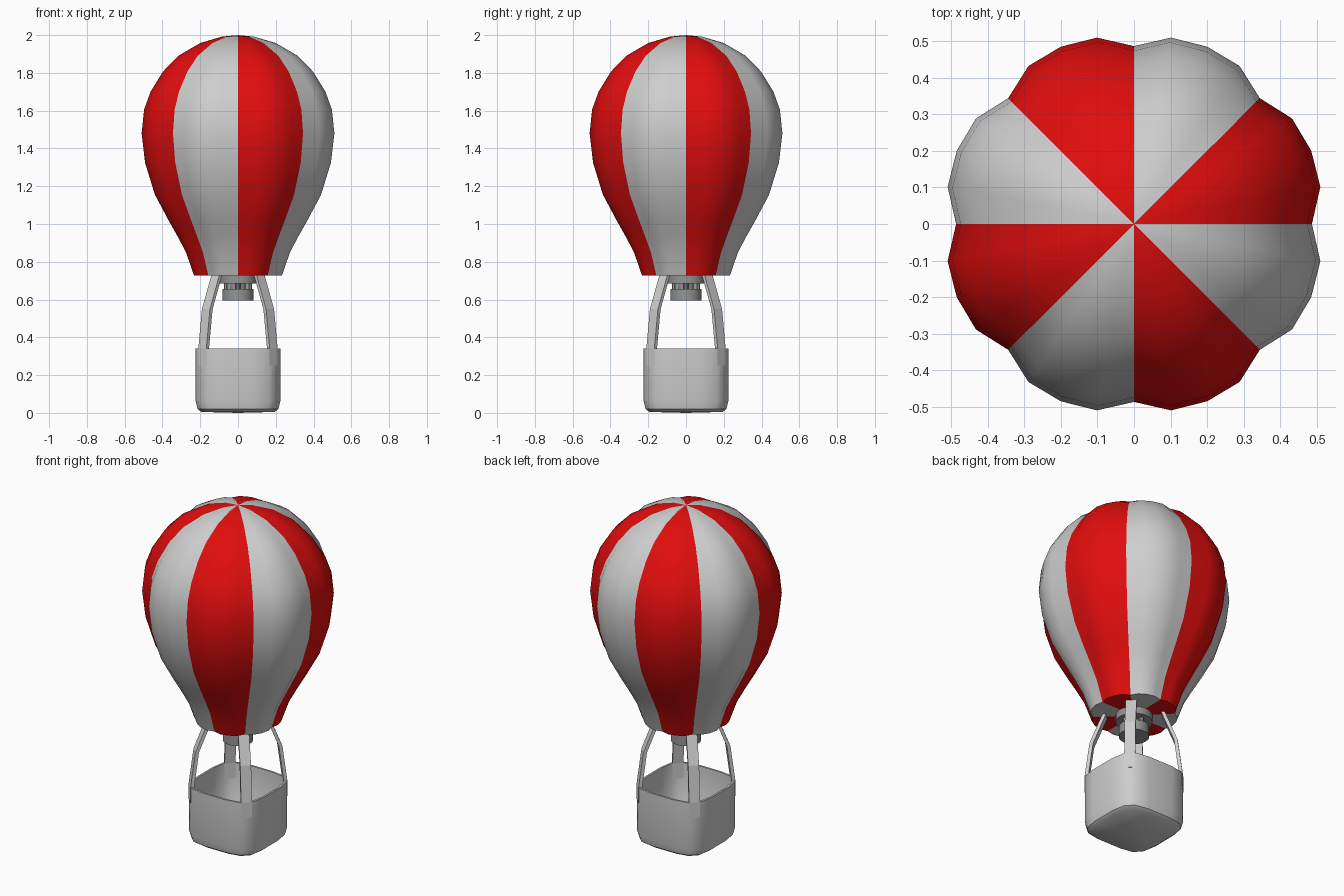
import bpy, bmesh, math
from mathutils import Vector

cube = bpy.data.objects.get("Cube")
if cube:
    bpy.data.objects.remove(cube)


def material(name, rgb):
    m = bpy.data.materials.new(name)
    m.use_nodes = True
    m.diffuse_color = (*rgb, 1)
    m.node_tree.nodes["Principled BSDF"].inputs["Base Color"].default_value = (*rgb, 1)
    return m


red = material("red", (0.75, 0.004, 0.004))
white = material("pale grey", (0.62, 0.62, 0.62))
metal = material("burner grey", (0.3, 0.3, 0.3))


def finish(bm, name, mats, smooth_angle=None):
    bmesh.ops.recalc_face_normals(bm, faces=bm.faces)
    mesh = bpy.data.meshes.new(name)
    bm.to_mesh(mesh)
    bm.free()
    obj = bpy.data.objects.new(name, mesh)
    bpy.context.collection.objects.link(obj)
    for m in mats:
        mesh.materials.append(m)
    if smooth_angle:
        bpy.ops.object.select_all(action="DESELECT")
        obj.select_set(True)
        bpy.context.view_layer.objects.active = obj
        bpy.ops.object.shade_smooth_by_angle(angle=math.radians(smooth_angle))
    return obj


def bridge(bm, rings):
    """Join successive closed rings of vertices with quads."""
    for a, b in zip(rings, rings[1:]):
        for i in range(len(a)):
            j = (i + 1) % len(a)
            bm.faces.new((a[i], a[j], b[j], b[i]))


# Envelope: eight bulging gores in alternating colours
profile = [(0.233, 0.728), (0.275, 0.85), (0.32, 0.935), (0.37, 1.024), (0.44, 1.156),
           (0.492, 1.325), (0.51, 1.48), (0.497, 1.606), (0.463, 1.70), (0.397, 1.807),
           (0.317, 1.89), (0.2, 1.958), (0.085, 1.992)]
bulge = [1, 1.068, 1.078, 1.068]
count = 8 * len(bulge)
bm = bmesh.new()
rings = []
for r, z in profile:
    ring = []
    for i in range(count):
        a = math.tau * i / count
        rad = r * 0.955 * bulge[i % len(bulge)]
        ring.append(bm.verts.new((rad * math.cos(a), rad * math.sin(a), z)))
    rings.append(ring)
bridge(bm, rings)
for ring, z in ((rings[0], 0.728), (rings[-1], 2.0)):
    pole = bm.verts.new((0, 0, z))
    for i in range(count):
        bm.faces.new((ring[i], ring[(i + 1) % count], pole))
for f in bm.faces:
    c = f.calc_center_median()
    f.material_index = int(math.atan2(c.y, c.x) % math.tau / (math.pi / 4)) % 2
finish(bm, "envelope", [red, white], 40)

# Basket: open tub with bowed sides and chamfered corners
side = [(0.225, -0.08), (0.225, 0.08), (0.21, 0.165)]
corner = (0.21, -0.165)
plan = []
for k in range(4):
    for x, y in [corner] + side:
        c, s = round(math.cos(k * math.pi / 2)), round(math.sin(k * math.pi / 2))
        plan.append((c * x - s * y, s * x + c * y))
bm = bmesh.new()
levels = [(0.86, 0.005), (0.95, 0.02), (1, 0.065), (1, 0.34),
          (0.95, 0.34), (0.95, 0.11), (0.85, 0.06)]
rings = [[bm.verts.new((x * k, y * k, z)) for x, y in plan] for k, z in levels]
bridge(bm, rings)
for ring, z in ((rings[0], 0), (rings[-1], 0.05)):
    mid = bm.verts.new((0, 0, z))
    for i in range(len(ring)):
        bm.faces.new((ring[i], ring[(i + 1) % len(ring)], mid))
finish(bm, "basket", [white], 35)

# Four flat straps from the basket corners to the envelope mouth
path = [(0.257, 0.25), (0.257, 0.34), (0.23, 0.55), (0.155, 0.74)]
for k, name in enumerate(("back_left", "back_right", "front_right", "front_left")):
    a = math.pi / 4 + k * math.pi / 2
    out = Vector((math.cos(a), math.sin(a), 0))
    across = Vector((-out.y, out.x, 0))
    bm = bmesh.new()
    rings = []
    for r, z in path:
        rings.append([bm.verts.new(out * (r + t) + across * w + Vector((0, 0, z)))
                      for t, w in ((-0.01, -0.03), (0.01, -0.03), (0.01, 0.03), (-0.01, 0.03))])
    bridge(bm, rings)
    bm.faces.new(rings[0])
    bm.faces.new(rings[-1])
    finish(bm, name + "_strap", [white])


# Burner: mounting ring, neck, four posts and nozzle drum
def cylinder(name, radius, low, high, x=0, y=0, sides=24):
    bm = bmesh.new()
    bmesh.ops.create_cone(bm, cap_ends=True, segments=sides, radius1=radius,
                          radius2=radius, depth=high - low)
    bmesh.ops.translate(bm, verts=bm.verts, vec=(x, y, (low + high) / 2))
    finish(bm, name, [metal], 40)


cylinder("burner_ring", 0.1, 0.685, 0.735)
cylinder("burner_neck", 0.045, 0.64, 0.70)
cylinder("burner_drum", 0.083, 0.595, 0.655)
for k in range(4):
    a = k * math.pi / 2
    cylinder("burner_post_%d" % (k + 1), 0.012, 0.64, 0.70,
             0.062 * math.cos(a), 0.062 * math.sin(a), 8)
